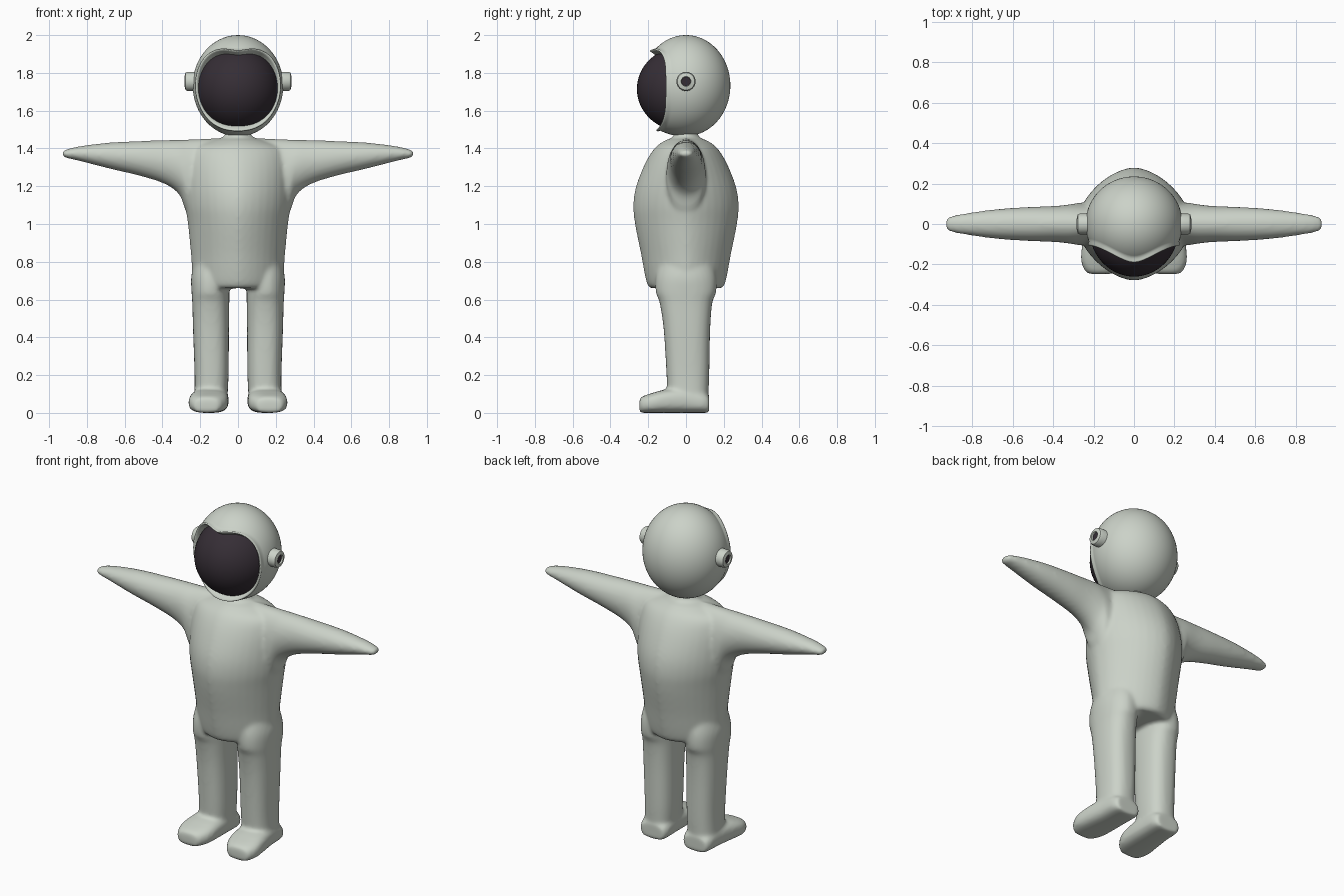
import bpy, bmesh, math

cube = bpy.data.objects.get("Cube")
if cube:
    bpy.data.objects.remove(cube, do_unlink=True)


def material(name, color, rough):
    m = bpy.data.materials.new(name)
    m.use_nodes = True
    m.diffuse_color = (*color, 1)
    bsdf = m.node_tree.nodes["Principled BSDF"]
    bsdf.inputs["Base Color"].default_value = (*color, 1)
    bsdf.inputs["Roughness"].default_value = rough
    return m


SUIT = material("pale grey green suit", (0.60, 0.645, 0.58), 0.6)
DARK = material("dark plum glass", (0.036, 0.027, 0.036), 0.4)


def finish(bm, name, mats, angle=None):
    bmesh.ops.recalc_face_normals(bm, faces=bm.faces)
    mesh = bpy.data.meshes.new(name)
    bm.to_mesh(mesh)
    bm.free()
    for m in mats:
        mesh.materials.append(m)
    ob = bpy.data.objects.new(name, mesh)
    bpy.context.collection.objects.link(ob)
    mesh.shade_smooth()
    if angle:
        bpy.ops.object.select_all(action="DESELECT")
        bpy.context.view_layer.objects.active = ob
        ob.select_set(True)
        bpy.ops.object.shade_smooth_by_angle(angle=math.radians(angle))
    return ob


def bridge(bm, rings, cap_start=True, cap_end=True):
    """Skin a list of equal point rings; returns the end cap."""
    rows = [[bm.verts.new(p) for p in ring] for ring in rings]
    for a, b in zip(rows, rows[1:]):
        for i in range(len(a)):
            j = (i + 1) % len(a)
            bm.faces.new((a[i], a[j], b[j], b[i]))
    if cap_start:
        bm.faces.new(rows[0])
    if cap_end:
        return bm.faces.new(rows[-1])


def resample(keys, steps=6):
    """Smooth spline through key tuples."""
    out = []
    for i in range(len(keys) - 1):
        quad = (keys[max(i - 1, 0)], keys[i], keys[i + 1], keys[min(i + 2, len(keys) - 1)])
        for s in range(steps):
            t = s / steps
            out.append([b + 0.5 * t * (c - a + t * (2 * a - 5 * b + 4 * c - d
                        + t * (3 * (b - c) + d - a))) for a, b, c, d in zip(*quad)])
    out.append(list(keys[-1]))
    return out


def loft(bm, axis, keys, side=1, count=40):
    """Loft superellipses; key = station, centre u, centre v, half u, half v, exponent."""
    rings = []
    for st, cu, cv, hu, hv, n in resample(keys):
        ring = []
        for i in range(count):
            a = math.tau * i / count
            c, s = math.cos(a), math.sin(a)
            u = cu + hu * math.copysign(abs(c) ** (2 / n), c)
            v = cv + hv * math.copysign(abs(s) ** (2 / n), s)
            x, y, z = {"x": (st, u, v), "y": (u, st, v), "z": (u, v, st)}[axis]
            ring.append((x * side, y, z))
        rings.append(ring)
    bridge(bm, rings)


# Body suit: trunk, arms, legs and boots fused into one soft skin
bm = bmesh.new()
trunk = [(0.66, 0.20, 0.165), (0.68, 0.235, 0.205), (0.85, 0.25, 0.24), (1.0, 0.265, 0.27),
         (1.1, 0.28, 0.279), (1.2, 0.285, 0.264), (1.32, 0.28, 0.217), (1.4, 0.25, 0.167),
         (1.44, 0.15, 0.115), (1.46, 0.08, 0.07), (1.5, 0.065, 0.06)]
loft(bm, "z", [(z, 0, 0, w, d, 1.7) for z, w, d in trunk])

# Arm stations: x, bottom, top, half depth
arm = [(0, 1.1, 1.452, 0.09), (0.15, 1.08, 1.452, 0.095), (0.26, 1.05, 1.448, 0.105),
       (0.31, 1.155, 1.446, 0.098), (0.39, 1.213, 1.444, 0.089), (0.52, 1.255, 1.439, 0.084),
       (0.68, 1.293, 1.431, 0.073), (0.836, 1.333, 1.412, 0.052), (0.91, 1.35, 1.394, 0.037),
       (0.93, 1.362, 1.382, 0.022)]
leg = [(0.05, 0.145, 0.01, 0.087, 0.107, 2.5), (0.2, 0.14, 0.01, 0.09, 0.113, 2.5),
       (0.44, 0.143, 0.005, 0.095, 0.123, 2.5), (0.58, 0.144, 0, 0.098, 0.139, 2.4),
       (0.64, 0.146, 0, 0.1, 0.16, 2.2), (0.72, 0.148, 0, 0.1, 0.16, 2),
       (0.8, 0.14, 0, 0.09, 0.14, 2)]
# Boot stations: y, centre x, half width, top
boot = [(-0.247, 0.165, 0.05, 0.065), (-0.235, 0.165, 0.075, 0.085), (-0.18, 0.16, 0.102, 0.105),
        (-0.1, 0.153, 0.103, 0.125), (0, 0.146, 0.096, 0.13), (0.09, 0.143, 0.09, 0.11),
        (0.123, 0.143, 0.075, 0.09)]
for side in (1, -1):
    loft(bm, "x", [(x, 0, (b + t) / 2, d, (t - b) / 2, 2) for x, b, t, d in arm], side)
    loft(bm, "z", leg, side)
    loft(bm, "y", [(y, c, t / 2, w, t / 2, 2.8) for y, c, w, t in boot], side)
body = finish(bm, "body_suit", [SUIT])
fuse = body.modifiers.new("fuse", "REMESH")
fuse.mode = "VOXEL"
fuse.voxel_size = 0.011
fuse.use_smooth_shade = True
soften = body.modifiers.new("soften", "SMOOTH")
soften.factor = 0.5
soften.iterations = 8

# Helmet shell: rings from the back pole to a swept face opening with a rolled lip
RX, RY, RZ, CZ = 0.24, 0.235, 0.267, 1.733
SEG, ROWS = 72, 28


def helmet_ring(t, grow=0, shift=0):
    ring = []
    for i in range(SEG):
        phi = math.tau * i / SEG
        c = math.cos(phi)
        rim_y = -0.087 - (0.083 if c > 0 else 0.05) * c ** 4
        a = t * math.acos(rim_y / RY)
        flare = 1 + 0.1 * max(0, -c) ** 4 * t ** 8 + grow
        r = math.sin(a) * flare
        ring.append((RX * r * math.sin(phi), RY * math.cos(a) + shift, CZ + RZ * r * c))
    return ring


bm = bmesh.new()
rings = [helmet_ring((k + 0.3) / (ROWS + 0.3)) for k in range(ROWS + 1)]
lip = [(0.02, -0.012), (0.005, -0.02), (-0.02, -0.02), (-0.05, -0.012), (-0.17, 0.02)]
rings += [helmet_ring(1, g, s) for g, s in lip]
bridge(bm, rings, cap_end=False)
finish(bm, "helmet", [SUIT])

# Visor globe
bm = bmesh.new()
bmesh.ops.create_uvsphere(bm, u_segments=48, v_segments=32, radius=1)
bmesh.ops.scale(bm, vec=(0.222, 0.24, 0.224), verts=bm.verts)
bmesh.ops.translate(bm, vec=(0, -0.02, 1.715), verts=bm.verts)
finish(bm, "visor", [DARK])

# Ear knobs with a dark recessed centre
knob = [(0.2, 0.051), (0.268, 0.051), (0.278, 0.046), (0.283, 0.026), (0.274, 0.024)]
for side, name in ((1, "left_ear_knob"), (-1, "right_ear_knob")):
    bm = bmesh.new()
    rings = [[(side * x, r * math.cos(math.tau * i / 32), 1.755 + r * math.sin(math.tau * i / 32))
              for i in range(32)] for x, r in knob]
    bridge(bm, rings).material_index = 1
    finish(bm, name, [SUIT, DARK], 35)
